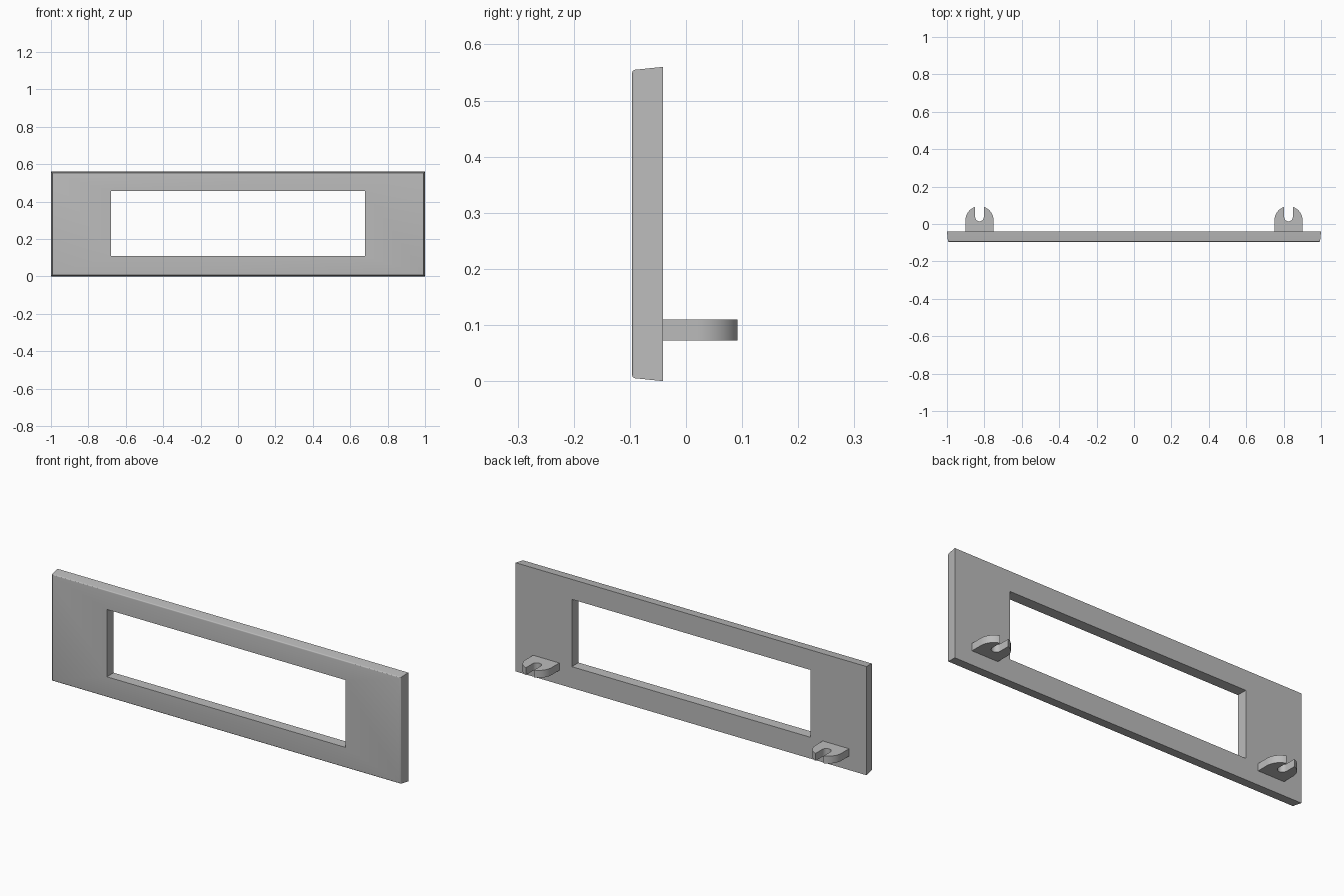
import bpy, bmesh
from math import sin, cos, pi, asin

cube = bpy.data.objects.get("Cube")
if cube:
    bpy.data.objects.remove(cube, do_unlink=True)

GREY = (0.5, 0.5, 0.5, 1)
grey = bpy.data.materials.new("plain grey")
grey.use_nodes = True
grey.diffuse_color = GREY
grey.node_tree.nodes["Principled BSDF"].inputs["Base Color"].default_value = GREY


def finish(bm, name):
    bmesh.ops.recalc_face_normals(bm, faces=bm.faces)
    mesh = bpy.data.meshes.new(name)
    bm.to_mesh(mesh)
    bm.free()
    mesh.materials.append(grey)
    obj = bpy.data.objects.new(name, mesh)
    bpy.context.collection.objects.link(obj)
    bpy.ops.object.select_all(action="DESELECT")
    obj.select_set(True)
    bpy.context.view_layer.objects.active = obj
    bpy.ops.object.shade_smooth_by_angle(angle=pi / 6)
    return obj


# Bezel frame: rectangular rings lofted around the cross-section
WIDTH, HEIGHT = 1.0, 0.56
BACK, FRONT = -0.041, -0.096
ROUND, TAPER = 0.006, 0.005
HOLE_X, HOLE_LOW, HOLE_HIGH = 0.68, 0.11, 0.457


def ring(bm, x, low, high, y):
    return [bm.verts.new((px, y, pz))
            for px, pz in ((-x, low), (x, low), (x, high), (-x, high))]


bm = bmesh.new()
section = [(BACK, 0)]
for i in range(5):
    a = i / 4 * pi / 2
    section.append((FRONT + ROUND * (1 - cos(a)), TAPER + ROUND * (1 - sin(a))))
section[1:] = reversed(section[1:])
rings = [ring(bm, WIDTH - inset, inset, HEIGHT - inset, y) for y, inset in section]
rings += [ring(bm, HOLE_X, HOLE_LOW, HOLE_HIGH, y) for y in (FRONT, BACK)]
for a, b in zip(rings, rings[1:] + rings[:1]):
    for k in range(4):
        n = (k + 1) % 4
        bm.faces.new((a[k], a[n], b[n], b[k]))
finish(bm, "bezel_frame")

# Slotted mounting tabs: round-ended outline with a U-shaped notch
TAB_X, TAB_R, TAB_Y = 0.826, 0.075, 0.02
SLOT_R, SLOT_Y = 0.023, 0.037
TAB_LOW, TAB_HIGH = 0.072, 0.11
STEPS = 14


def arc(radius, y, start, end):
    angles = [start + (end - start) * i / STEPS for i in range(STEPS + 1)]
    return [(radius * cos(a), y + radius * sin(a)) for a in angles]


edge = pi / 2 - asin(SLOT_R / TAB_R)
outline = [(-TAB_R, BACK), (TAB_R, BACK)]
outline += arc(TAB_R, TAB_Y, 0, edge)
outline += arc(SLOT_R, SLOT_Y, 0, -pi)
outline += arc(TAB_R, TAB_Y, pi - edge, pi)

for side, name in ((1, "left_tab"), (-1, "right_tab")):
    bm = bmesh.new()
    base = bm.faces.new([bm.verts.new((side * TAB_X + x, y, TAB_LOW)) for x, y in outline])
    grown = bmesh.ops.extrude_face_region(bm, geom=[base], use_keep_orig=True)
    top = [v for v in grown["geom"] if isinstance(v, bmesh.types.BMVert)]
    bmesh.ops.translate(bm, verts=top, vec=(0, 0, TAB_HIGH - TAB_LOW))
    finish(bm, name)
